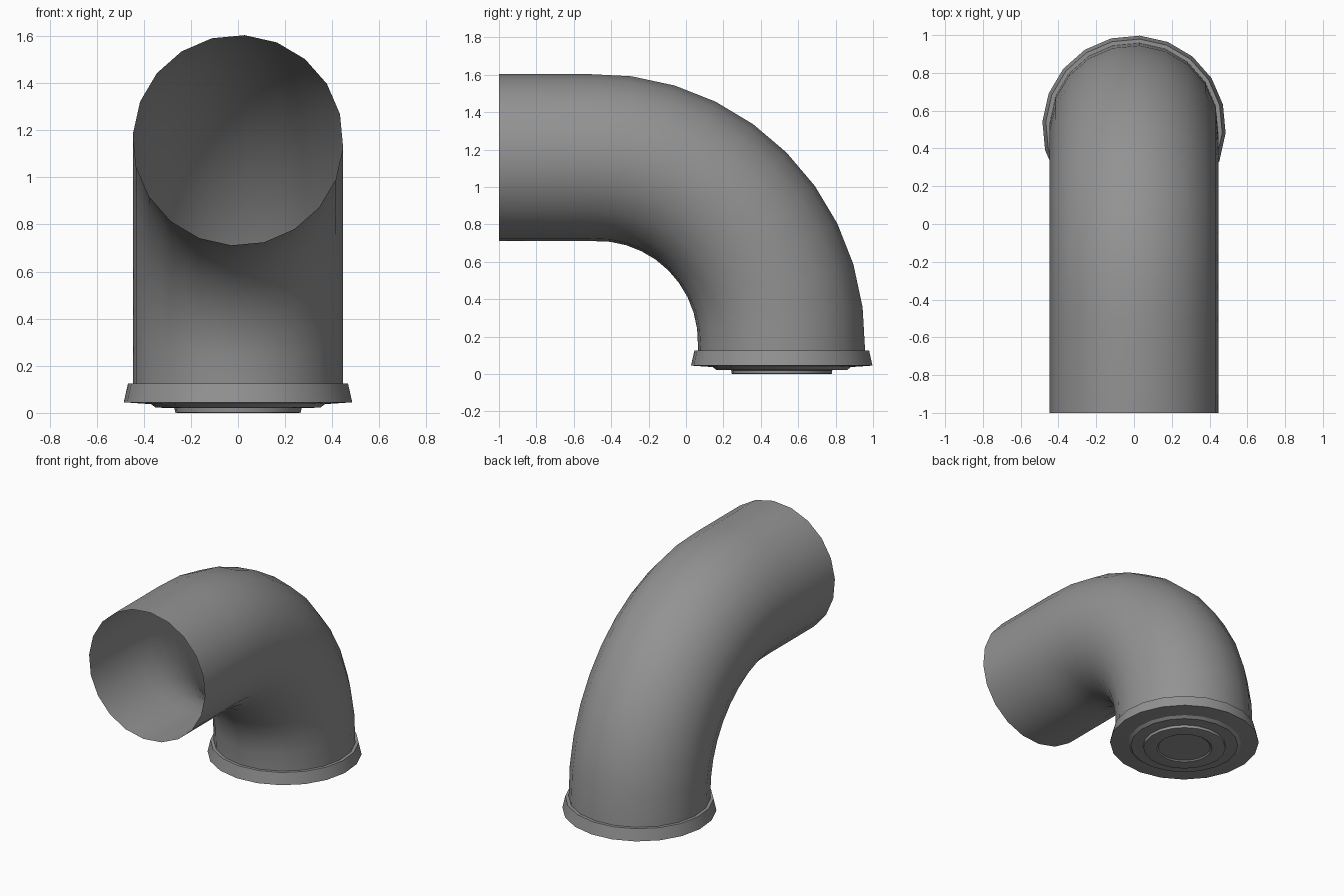
import bpy, bmesh, math

if "Cube" in bpy.data.objects:
    bpy.data.objects.remove(bpy.data.objects["Cube"])

SIDES = 20
PHASE = math.radians(-3.6)
R = 0.447            # pipe radius
CY, CZ = -0.475, 0.1725   # bend centre
BEND = 0.985         # bend radius of centre line
BASE_Y = 0.512       # flange axis

grey = bpy.data.materials.new("pipe grey")
grey.diffuse_color = (0.29, 0.29, 0.29, 1)
grey.use_nodes = True
grey.node_tree.nodes["Principled BSDF"].inputs["Base Color"].default_value = grey.diffuse_color


def build(name, rings, cap_end=False):
    """Bridge a list of rings (lists of points) into one object."""
    bm = bmesh.new()
    loops = [[bm.verts.new(p) for p in ring] for ring in rings]
    for a, b in zip(loops, loops[1:]):
        for i in range(SIDES):
            j = (i + 1) % SIDES
            bm.faces.new((a[i], a[j], b[j], b[i]))
    if cap_end:
        bm.faces.new(loops[-1])
    bmesh.ops.recalc_face_normals(bm, faces=bm.faces)
    me = bpy.data.meshes.new(name)
    bm.to_mesh(me)
    bm.free()
    me.materials.append(grey)
    ob = bpy.data.objects.new(name, me)
    bpy.context.collection.objects.link(ob)
    bpy.ops.object.select_all(action='DESELECT')
    ob.select_set(True)
    bpy.context.view_layer.objects.active = ob
    bpy.ops.object.shade_smooth_by_angle(angle=math.radians(30))
    # make sure the skin faces outwards (away from the part's axis)
    return ob


def angles():
    return [PHASE + 2 * math.pi * i / SIDES for i in range(SIDES)]


def flat_ring(r, z):
    return [(r * math.cos(a), BASE_Y + r * math.sin(a), z) for a in angles()]


# Elbow pipe: open straight run, then a quarter bend down to the flange
rings = []
for y in (-1.0, -0.52):
    rings.append([(R * math.cos(a), y, CZ + BEND + R * math.sin(a)) for a in angles()])
for k in range(4, -5, -1):
    t = math.radians(45 + 9.4 * k)
    rings.append([(R * math.cos(a),
                   CY + (BEND + R * math.sin(a)) * math.cos(t),
                   CZ + (BEND + R * math.sin(a)) * math.sin(t)) for a in angles()])
rings.append(flat_ring(R, 0.115))
build("elbow_pipe", rings)

# Base flange: flared collar with a stepped underside
profile = [(0.435, 0.125), (0.468, 0.125), (0.486, 0.045), (0.37, 0.037),
           (0.35, 0.022), (0.33, 0.022), (0.27, 0.020), (0.268, 0.002),
           (0.26, 0.0), (0.18, 0.0), (0.17, 0.008), (0.01, 0.008)]
build("base_flange", [flat_ring(r, z) for r, z in profile], cap_end=True)
